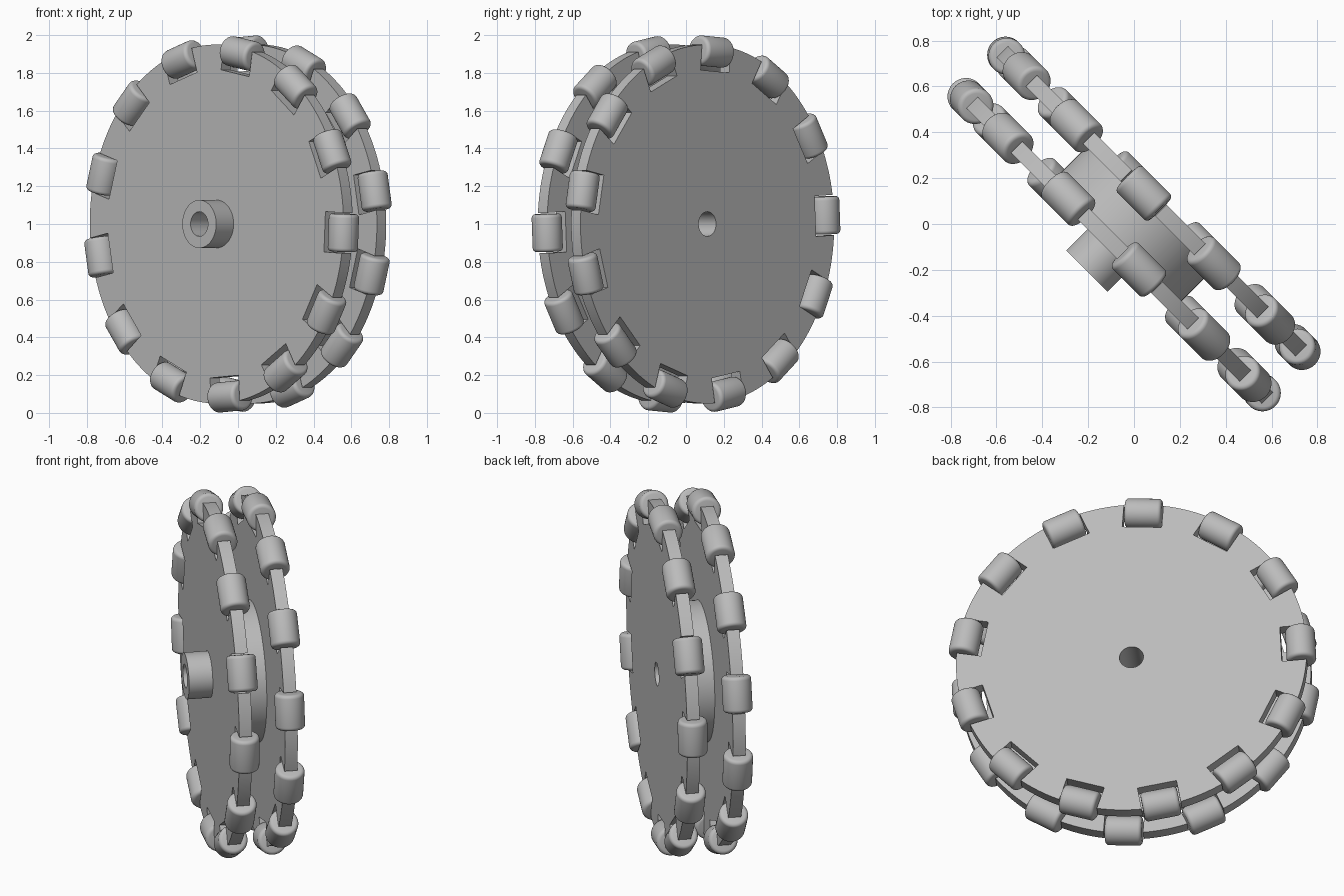
import bpy, bmesh, math
from mathutils import Matrix, Vector

if "Cube" in bpy.data.objects:
    bpy.data.objects.remove(bpy.data.objects["Cube"], do_unlink=True)

RIM, BORE = 0.95, 0.065            # disc and bore radii
DISC_MID, THICK = 0.125, 0.07      # disc offset along the axle, thickness
COUNT = 13
STEP = 2 * math.pi / COUNT
ORBIT, ROLL_R, ROLL_L = 0.915, 0.08, 0.2
SLOT_HALF, SLOT_FLOOR = 0.107, 0.81

grey = bpy.data.materials.new("grey plastic")
grey.use_nodes = True
colour = (0.5, 0.5, 0.5, 1)
grey.diffuse_color = colour
grey.node_tree.nodes["Principled BSDF"].inputs["Base Color"].default_value = colour

# Wheel frame: local x runs along the disc, y is up, z is the axle
h = math.sqrt(0.5)
WHEEL = Matrix(((h, 0, -h, 0), (-h, 0, -h, 0), (0, 1, 0, 1), (0, 0, 0, 1)))


def finish(bm, name, local):
    bmesh.ops.recalc_face_normals(bm, faces=bm.faces)
    mesh = bpy.data.meshes.new(name)
    bm.to_mesh(mesh)
    bm.free()
    mesh.materials.append(grey)
    ob = bpy.data.objects.new(name, mesh)
    bpy.context.collection.objects.link(ob)
    ob.matrix_world = WHEEL @ local
    bpy.ops.object.select_all(action="DESELECT")
    ob.select_set(True)
    bpy.context.view_layer.objects.active = ob
    bpy.ops.object.shade_smooth_by_angle(angle=math.radians(30))
    return ob


def polar(r, a):
    return Vector((r * math.cos(a), r * math.sin(a), 0))


def lathe(name, profile, local, closed, segments=64):
    """Spin a (radius, height) profile around the local z axis."""
    bm = bmesh.new()
    vs = [bm.verts.new((r, 0, z)) for r, z in profile]
    pairs = list(zip(vs, vs[1:])) + ([(vs[-1], vs[0])] if closed else [])
    edges = [bm.edges.new(p) for p in pairs]
    bmesh.ops.spin(bm, geom=vs + edges, axis=(0, 0, 1), cent=(0, 0, 0),
                   angle=2 * math.pi, steps=segments)
    bmesh.ops.remove_doubles(bm, verts=bm.verts, dist=0.0001)
    return finish(bm, name, local)


def tube(name, radius, low, high):
    lathe(name, [(BORE, low), (radius, low), (radius, high), (BORE, high)],
          Matrix(), True)


def loop(bm, points):
    vs = [bm.verts.new(p) for p in points]
    return [bm.edges.new((a, b)) for a, b in zip(vs, vs[1:] + vs[:1])]


def slotted_disc(name, z, start):
    """Flat disc with a bore and one open slot for each roller."""
    bm = bmesh.new()
    half = math.asin(SLOT_HALF / RIM)
    outline = []
    for i in range(COUNT):
        a = start + i * STEP
        turn = Matrix.Rotation(a, 3, "Z")
        outline += [turn @ Vector((SLOT_FLOOR, s * SLOT_HALF, 0)) for s in (-1, 1)]
        span = STEP - 2 * half
        outline += [polar(RIM, a + half + span * k / 8) for k in range(9)]
    edges = loop(bm, outline)
    edges += loop(bm, [polar(BORE, 2 * math.pi * k / 64) for k in range(64)])
    bmesh.ops.triangle_fill(bm, edges=edges, use_beauty=True)
    top = bmesh.ops.extrude_face_region(bm, geom=bm.faces[:])["geom"]
    bmesh.ops.translate(bm, vec=(0, 0, THICK),
                        verts=[g for g in top if isinstance(g, bmesh.types.BMVert)])
    finish(bm, name, Matrix.Translation((0, 0, z - THICK / 2)))


# Roller outline with rounded end edges
FILLET = 0.02
end = [(ROLL_R - FILLET + FILLET * math.cos(q), ROLL_L / 2 - FILLET + FILLET * math.sin(q))
       for q in (k * math.pi / 8 for k in range(5))]
roller = [(0, -ROLL_L / 2)] + [(r, -z) for r, z in reversed(end)] + end + [(0, ROLL_L / 2)]

# Two staggered discs with their rings of rollers
first = math.radians(-2.9)
for side, z, start in (("front", DISC_MID, first), ("back", -DISC_MID, first + STEP / 2)):
    slotted_disc(side + "_disc", z, start)
    for i in range(COUNT):
        place = (Matrix.Translation((0, 0, z)) @ Matrix.Rotation(start + i * STEP, 4, "Z")
                 @ Matrix.Translation((ORBIT, 0, 0)) @ Matrix.Rotation(math.pi / 2, 4, "X"))
        lathe(f"{side}_roller_{i + 1}", roller, place, False, 40)

# Spacer between the discs and the axle boss on the front
inner, outer = DISC_MID - THICK / 2, DISC_MID + THICK / 2
tube("hub_spacer", 0.385, -inner, inner)
tube("axle_boss", 0.127, outer, 0.29)
